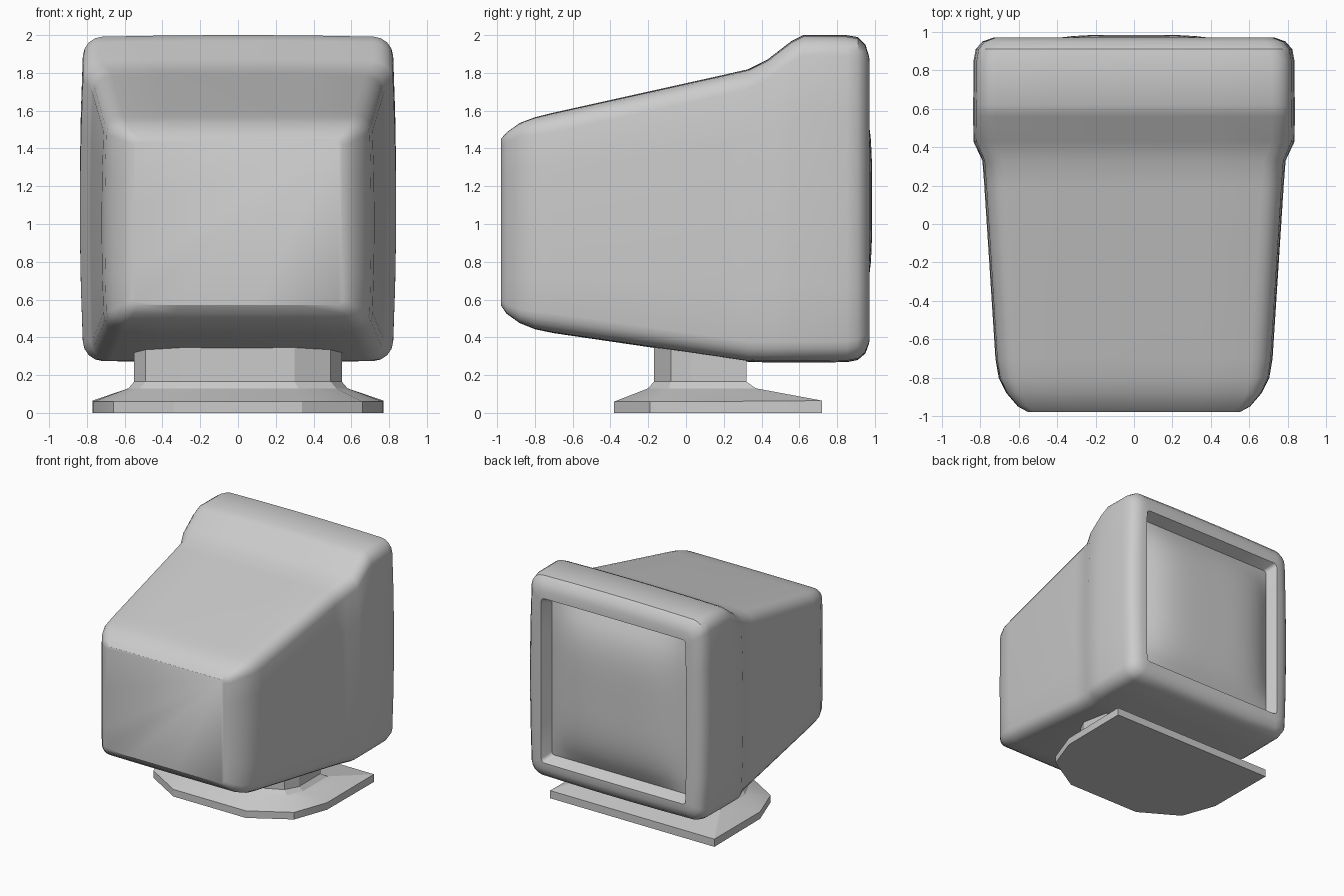
import bpy, bmesh, math

if "Cube" in bpy.data.objects:
    bpy.data.objects.remove(bpy.data.objects["Cube"])


def finish(name, bm, angle):
    bmesh.ops.recalc_face_normals(bm, faces=bm.faces)
    me = bpy.data.meshes.new(name)
    bm.to_mesh(me)
    bm.free()
    ob = bpy.data.objects.new(name, me)
    bpy.context.collection.objects.link(ob)
    bpy.ops.object.select_all(action='DESELECT')
    ob.select_set(True)
    bpy.context.view_layer.objects.active = ob
    if angle:
        bpy.ops.object.shade_smooth_by_angle(angle=math.radians(angle))
    return ob


def loft(name, rings, angle):
    """Skin closed rings of equal length and cap both ends."""
    bm = bmesh.new()
    vs = [[bm.verts.new(p) for p in r] for r in rings]
    n = len(vs[0])
    for a, b in zip(vs, vs[1:]):
        for i in range(n):
            j = (i + 1) % n
            bm.faces.new((a[i], a[j], b[j], b[i]))
    bm.faces.new(vs[0])
    bm.faces.new(vs[-1])
    return finish(name, bm, angle)


def rounded_ring(y, hw, z0, z1, r, bow, seg=4, sub=5):
    """Rounded rectangle in the xz plane with slightly bowed sides."""
    zc, hz = (z0 + z1) / 2, (z1 - z0) / 2
    arcs = []
    for k, (sx, sz) in enumerate([(1, 1), (-1, 1), (-1, -1), (1, -1)]):
        arcs.append([(sx * (hw - r) + r * math.cos((k + i / seg) * math.pi / 2),
                      sz * (hz - r) + r * math.sin((k + i / seg) * math.pi / 2))
                     for i in range(seg + 1)])
    pts = []
    for k in range(4):
        a, b = arcs[k][-1], arcs[(k + 1) % 4][0]
        pts += arcs[k]
        pts += [(a[0] + (b[0] - a[0]) * t / sub, a[1] + (b[1] - a[1]) * t / sub)
                for t in range(1, sub)]
    return [(x * (1 - bow * (z / hz) ** 2), y,
             zc + z * (1 - bow * 0.5 * (x / hw) ** 2)) for x, z in pts]


# Casing: lofted back to front, ending in the bezel and the screen recess
sections = [  # y, half width, bottom, top, corner radius, bow
    (-0.98, 0.55, 0.57, 1.45, 0.03, 0.0),
    (-0.95, 0.605, 0.525, 1.485, 0.05, 0.005),
    (-0.88, 0.665, 0.475, 1.535, 0.07, 0.01),
    (-0.80, 0.705, 0.443, 1.565, 0.09, 0.015),
    (-0.70, 0.722, 0.422, 1.59, 0.10, 0.02),
    (0.20, 0.78, 0.29, 1.79, 0.10, 0.02),
    (0.33, 0.79, 0.27, 1.82, 0.10, 0.02),
    (0.43, 0.837, 0.267, 1.87, 0.10, 0.025),
    (0.56, 0.838, 0.267, 1.97, 0.10, 0.025),
    (0.62, 0.838, 0.267, 2.0, 0.10, 0.025),
    (0.85, 0.836, 0.268, 2.0, 0.10, 0.025),
    (0.91, 0.825, 0.28, 1.99, 0.10, 0.025),
    (0.95, 0.79, 0.315, 1.95, 0.09, 0.02),
    (0.97, 0.735, 0.37, 1.885, 0.06, 0.015),
    (0.972, 0.68, 0.425, 1.82, 0.03, 0.005),
    (0.87, 0.64, 0.465, 1.78, 0.03, 0.005),
]
loft("casing", [rounded_ring(*s) for s in sections], 32)

# Screen: bulging glass
bm = bmesh.new()
bmesh.ops.create_grid(bm, x_segments=16, y_segments=16, size=1)
for v in bm.verts:
    u, w = v.co.x, v.co.y
    v.co = (u * 0.64, 0.88 + 0.105 * (1 - u ** 4) * (1 - w ** 4), 1.1225 + w * 0.655)
bmesh.ops.reverse_faces(bm, faces=bm.faces)
screen = finish("screen", bm, 40)
if screen.data.polygons[0].normal.y < 0:
    screen.data.flip_normals()


# Stand: faceted foot, flat at the screen side, flaring up into a neck
def outline(z, half, zback=None):
    pts = half + [(-x, y) for x, y in reversed(half)]
    top = max(y for _, y in half)
    return [(x, y, zback if zback and y == top else z) for x, y in pts]


foot = [(0.77, 0.72), (0.765, 0.10), (0.66, -0.19), (0.34, -0.38)]
flare = [(0.58, 0.37), (0.58, 0.04), (0.52, -0.09), (0.32, -0.20)]
neck = [(0.55, 0.32), (0.55, 0.03), (0.49, -0.08), (0.30, -0.17)]
loft("stand", [outline(0.0, foot), outline(0.06, foot, 0.065),
               outline(0.13, flare), outline(0.165, neck),
               outline(0.42, neck)], 20)
